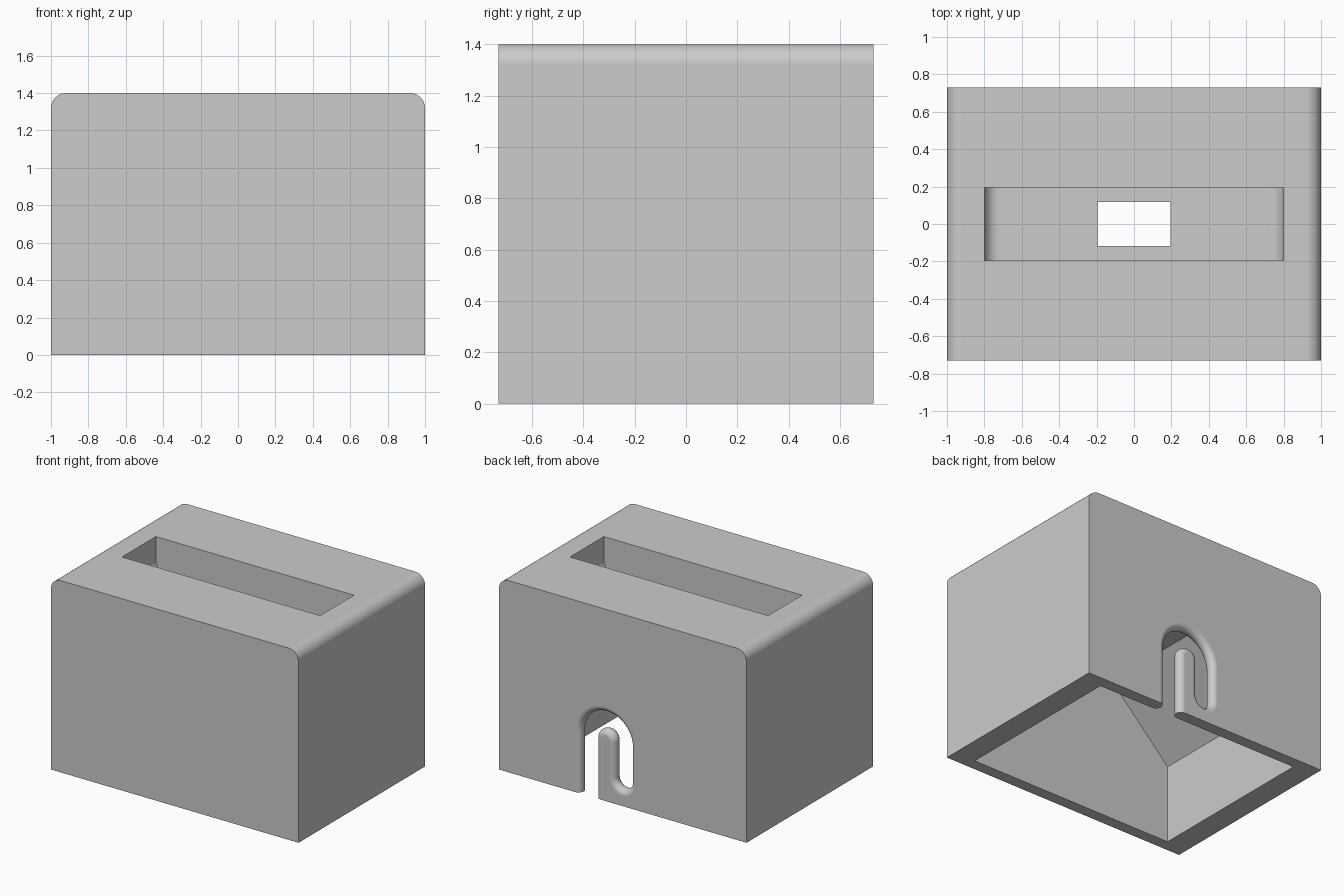
import bpy
import bmesh
from math import cos, sin, pi, radians

if "Cube" in bpy.data.objects:
    bpy.data.objects.remove(bpy.data.objects["Cube"], do_unlink=True)

# Single plain grey material
grey = bpy.data.materials.new("light_grey")
grey.use_nodes = True
color = (0.6, 0.6, 0.6, 1)
grey.diffuse_color = color
grey.node_tree.nodes["Principled BSDF"].inputs["Base Color"].default_value = color


def arc(cx, cz, r, start, end, n=8):
    """Points on an arc in the xz plane, angles in degrees."""
    angles = [radians(start + (end - start) * i / n) for i in range(n + 1)]
    return [(cx + r * cos(a), cz + r * sin(a)) for a in angles]


def loft(name, layers):
    """Join equal-length xz outlines stacked along y into a closed solid."""
    bm = bmesh.new()
    rings = [[bm.verts.new((x, y, z)) for x, z in pts] for y, pts in layers]
    count = len(rings[0])
    for a, b in zip(rings, rings[1:]):
        for i in range(count):
            j = (i + 1) % count
            bm.faces.new((a[i], a[j], b[j], b[i]))
    bm.faces.new(rings[0])
    bm.faces.new(rings[-1])
    bmesh.ops.recalc_face_normals(bm, faces=bm.faces)
    mesh = bpy.data.meshes.new(name)
    bm.to_mesh(mesh)
    bm.free()
    mesh.materials.append(grey)
    obj = bpy.data.objects.new(name, mesh)
    bpy.context.collection.objects.link(obj)
    return obj


def prism(name, pts, half_depth):
    return loft(name, [(-half_depth, pts), (half_depth, pts)])


def cut(target, cutter):
    cutter.hide_render = True
    mod = target.modifiers.new(cutter.name, "BOOLEAN")
    mod.operation = "DIFFERENCE"
    mod.solver = "EXACT"
    mod.object = cutter
    bpy.context.view_layer.objects.active = target
    bpy.ops.object.modifier_apply(modifier=mod.name)
    bpy.data.objects.remove(cutter, do_unlink=True)


# Outer shell with rounded top side edges
DEPTH, HEIGHT, WALL, ROUND = 0.73, 1.4, 0.085, 0.08
top = HEIGHT - ROUND
side = 1 - ROUND
body = prism("dock_body",
             [(-1, 0), (1, 0)] + arc(side, top, ROUND, 0, 90)
             + arc(-side, top, ROUND, 90, 180), DEPTH)

# Hollow underside with sloping ceiling
cut(body, prism("cavity", [(-0.83, -0.2), (0.83, -0.2), (0.83, 0.57),
                           (0.35, 1.05), (-0.35, 1.05), (-0.83, 0.57)],
                DEPTH - WALL))

# Device slot with rounded floor ends
floor = 1.15
end = 0.8 - ROUND
cut(body, prism("device_slot",
                arc(-end, floor + ROUND, ROUND, 180, 270)
                + arc(end, floor + ROUND, ROUND, 270, 360)
                + [(0.8, 1.6), (-0.8, 1.6)], 0.195))

# Plug opening through the slot floor
cut(body, prism("plug_hole", [(-0.195, 0.9), (0.195, 0.9),
                              (0.195, 1.25), (-0.195, 1.25)], 0.118))


# Hooked cable channel in the back wall, with fully rounded edges
def hook(h, bend=0.14, arch_z=0.44, end_z=0.18):
    entry = 2 * bend
    return ([(entry + h, -0.1)]
            + arc(bend, arch_z, bend + h, 0, 180, 28)
            + arc(0, end_z, h, 180, 360, 18)
            + arc(bend, arch_z, bend - h, 180, 0, 18)
            + [(entry - h, -0.1)])


lip = WALL / 2
throat = 0.0635
steps = 16
layers = [(DEPTH + 0.1, hook(throat + lip))]
for i in range(steps + 1):
    t = pi * i / steps
    layers.append((DEPTH - lip + lip * cos(t), hook(throat + lip * (1 - sin(t)))))
layers.append((DEPTH - WALL - 0.1, hook(throat + lip)))
cut(body, loft("cable_channel", layers))

# Smooth rounded areas, crisp edges elsewhere
bpy.ops.object.select_all(action="DESELECT")
body.select_set(True)
bpy.context.view_layer.objects.active = body
bpy.ops.object.shade_smooth_by_angle(angle=radians(30))
weighted = body.modifiers.new("flat_face_normals", "WEIGHTED_NORMAL")
weighted.keep_sharp = True
